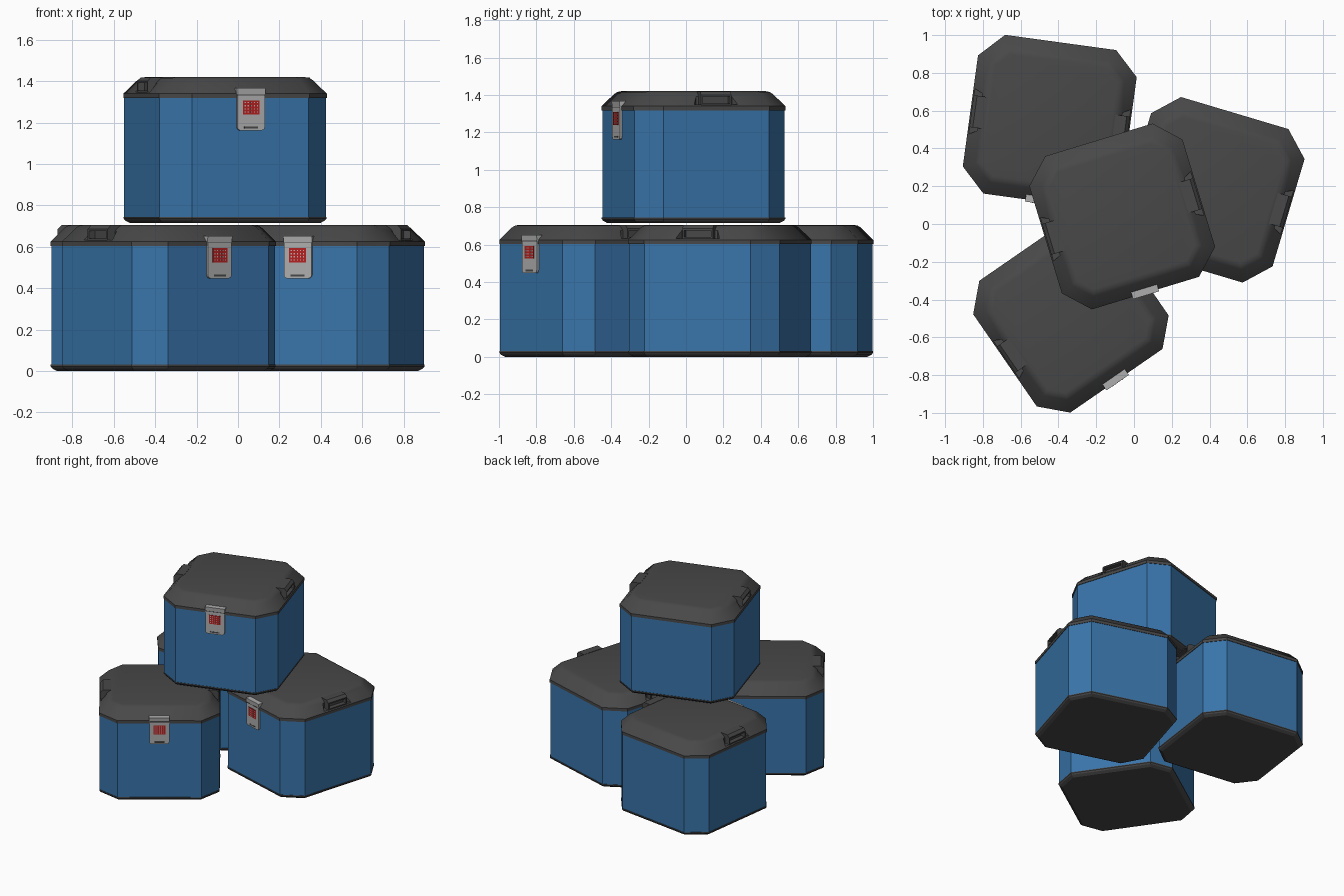
import bpy, bmesh, math
from mathutils import Matrix, Vector

cube = bpy.data.objects.get("Cube")
if cube:
    bpy.data.objects.remove(cube, do_unlink=True)


def material(name, r, g, b):
    m = bpy.data.materials.new(name)
    m.use_nodes = True
    m.diffuse_color = (r, g, b, 1)
    m.node_tree.nodes["Principled BSDF"].inputs["Base Color"].default_value = (r, g, b, 1)
    return m


BLUE = material("blue paint", 0.04, 0.175, 0.4)
DARK = material("dark grey plastic", 0.065, 0.065, 0.065)
STEEL = material("light grey metal", 0.42, 0.42, 0.42)
RED = material("red keypad", 0.45, 0.015, 0.015)
PALE = material("pale keys", 0.55, 0.4, 0.4)

HALF, CUT = 0.42, 0.125


def octagon(half, z):
    # Square with cut corners, offset evenly from the body outline
    c = CUT - (HALF - half) * (2 - math.sqrt(2))
    k = half - c
    return [Vector((x, y, z)) for x, y in (
        (k, -half), (half, -k), (half, k), (k, half),
        (-k, half), (-half, k), (-half, -k), (-k, -half))]


def loft(bm, rings):
    loops = [[bm.verts.new(p) for p in octagon(h, z)] for h, z in rings]
    for a, b in zip(loops, loops[1:]):
        for i in range(8):
            j = (i + 1) % 8
            bm.faces.new((a[i], a[j], b[j], b[i]))
    bm.faces.new(loops[0][::-1])
    bm.faces.new(loops[-1])


def prism(bm, points, lo, hi, place):
    # Extrude a flat profile from lo to hi; place maps (u, v, depth) to space
    a = [bm.verts.new(place(u, v, lo)) for u, v in points]
    b = [bm.verts.new(place(u, v, hi)) for u, v in points]
    n = len(points)
    faces = [bm.faces.new(a), bm.faces.new(b[::-1])]
    for i in range(n):
        j = (i + 1) % n
        faces.append(bm.faces.new((a[i], a[j], b[j], b[i])))
    return faces


def rect(x0, x1, z0, z1):
    return [(x0, z0), (x1, z0), (x1, z1), (x0, z1)]


def facing_front(x, z, depth):
    return Vector((x, -depth, z))


def finish(bm, name, mat, smooth=False):
    bmesh.ops.recalc_face_normals(bm, faces=bm.faces)
    me = bpy.data.meshes.new(name)
    bm.to_mesh(me)
    bm.free()
    me.materials.append(mat)
    ob = bpy.data.objects.new(name, me)
    bpy.context.collection.objects.link(ob)
    if smooth:
        select(ob)
        bpy.ops.object.shade_smooth_by_angle(angle=math.radians(32))
    return ob


def select(ob):
    bpy.ops.object.select_all(action="DESELECT")
    ob.select_set(True)
    bpy.context.view_layer.objects.active = ob


# Base tray and body shell
bm = bmesh.new()
loft(bm, [(0.395, 0), (0.416, 0.012), (0.423, 0.022), (0.423, 0.03)])
base = finish(bm, "base", DARK)
bm = bmesh.new()
loft(bm, [(HALF, 0.028), (HALF, 0.61)])
body = finish(bm, "body", BLUE)

# Sloping lid
bm = bmesh.new()
loft(bm, [(0.424, 0.603), (0.424, 0.625), (0.36, 0.691), (0.345, 0.701), (0.325, 0.705)])
lid = finish(bm, "lid", DARK)

# Tapered recesses cut into the two sides of the lid
bm = bmesh.new()
for s in (-1, 1):
    outline = [(0.375, -0.1), (0.46, -0.145), (0.46, 0.145), (0.375, 0.1)]
    prism(bm, outline, 0.633, 0.75, lambda u, v, d: Vector((s * u, v, d)))
cutter = finish(bm, "recess_cutter", DARK)
cutter.hide_render = True
cut = lid.modifiers.new("recesses", "BOOLEAN")
cut.operation = "DIFFERENCE"
cut.solver = "EXACT"
cut.object = cutter
select(lid)
bpy.ops.object.modifier_apply(modifier=cut.name)
bpy.data.objects.remove(cutter, do_unlink=True)
select(lid)
bpy.ops.object.shade_smooth_by_angle(angle=math.radians(32))

# Carry handles with a hollow grip
bm = bmesh.new()
profile = [(0.34, 0.63), (0.418, 0.63), (0.418, 0.685), (0.4, 0.704), (0.34, 0.704)]
for s in (-1, 1):
    faces = prism(bm, profile, -0.085, 0.085, lambda u, v, d: Vector((s * u, d, v)))
    front = faces[3]
    bmesh.ops.recalc_face_normals(bm, faces=faces)
    bmesh.ops.inset_region(bm, faces=[front], thickness=0.013, depth=0)
    inner = bmesh.ops.extrude_discrete_faces(bm, faces=[front])["faces"][0]
    bmesh.ops.translate(bm, verts=inner.verts, vec=(-s * 0.035, 0, 0))
handles = finish(bm, "side_handles", DARK)

# Clasp plate with rounded lower corners and a hook over the lid
bm = bmesh.new()
corner = 0.018
plate = [(-0.07, 0.63), (-0.07, 0.447 + corner)]
for side, start in ((-1, 180), (1, 270)):
    for step in range(4):
        a = math.radians(start + step * 30)
        plate.append((side * (0.07 - corner) + corner * math.cos(a),
                      0.447 + corner + corner * math.sin(a)))
plate.append((0.07, 0.63))
prism(bm, plate, 0.41, 0.433, facing_front)
hook = [(0.41, 0.62), (0.433, 0.62), (0.436, 0.652), (0.395, 0.652), (0.395, 0.625)]
prism(bm, hook, -0.072, 0.072, lambda u, v, d: Vector((d, -u, v)))
clasp = finish(bm, "clasp", STEEL)

# Dark trim: finger slot and hook seam
bm = bmesh.new()
prism(bm, rect(-0.035, 0.035, 0.457, 0.466), 0.43, 0.4345, facing_front)
prism(bm, rect(-0.07, 0.07, 0.617, 0.621), 0.43, 0.4345, facing_front)
trim = finish(bm, "clasp_trim", DARK)

# Keypad and its keys
bm = bmesh.new()
prism(bm, rect(-0.042, 0.042, 0.525, 0.593), 0.43, 0.436, facing_front)
keypad = finish(bm, "keypad", RED)
bm = bmesh.new()
for i in range(5):
    for j in range(4):
        x, z = (i - 2) * 0.0155, 0.559 + (j - 1.5) * 0.0155
        prism(bm, rect(x - 0.003, x + 0.003, z - 0.003, z + 0.003), 0.434, 0.4375, facing_front)
keys = finish(bm, "keypad_keys", PALE)

# Three crates on the floor and one stacked on top
parts = [base, body, lid, handles, clasp, trim, keypad, keys]
crates = {
    "back_crate": (-0.446, 0.541, 0, -7.8),
    "front_crate": (-0.334, -0.481, 0, 34.6),
    "left_crate": (0.412, 0.181, 0, -16.6),
    "top_crate": (-0.0625, 0.04, 0.715, 16.9),
}
for crate, (x, y, z, turn) in crates.items():
    pose = Matrix.Translation((x, y, z)) @ Matrix.Rotation(math.radians(turn), 4, "Z")
    for part in parts:
        ob = part.copy()
        ob.name = crate + "_" + part.name
        ob.matrix_world = pose
        bpy.context.collection.objects.link(ob)
for part in parts:
    bpy.data.objects.remove(part, do_unlink=True)
